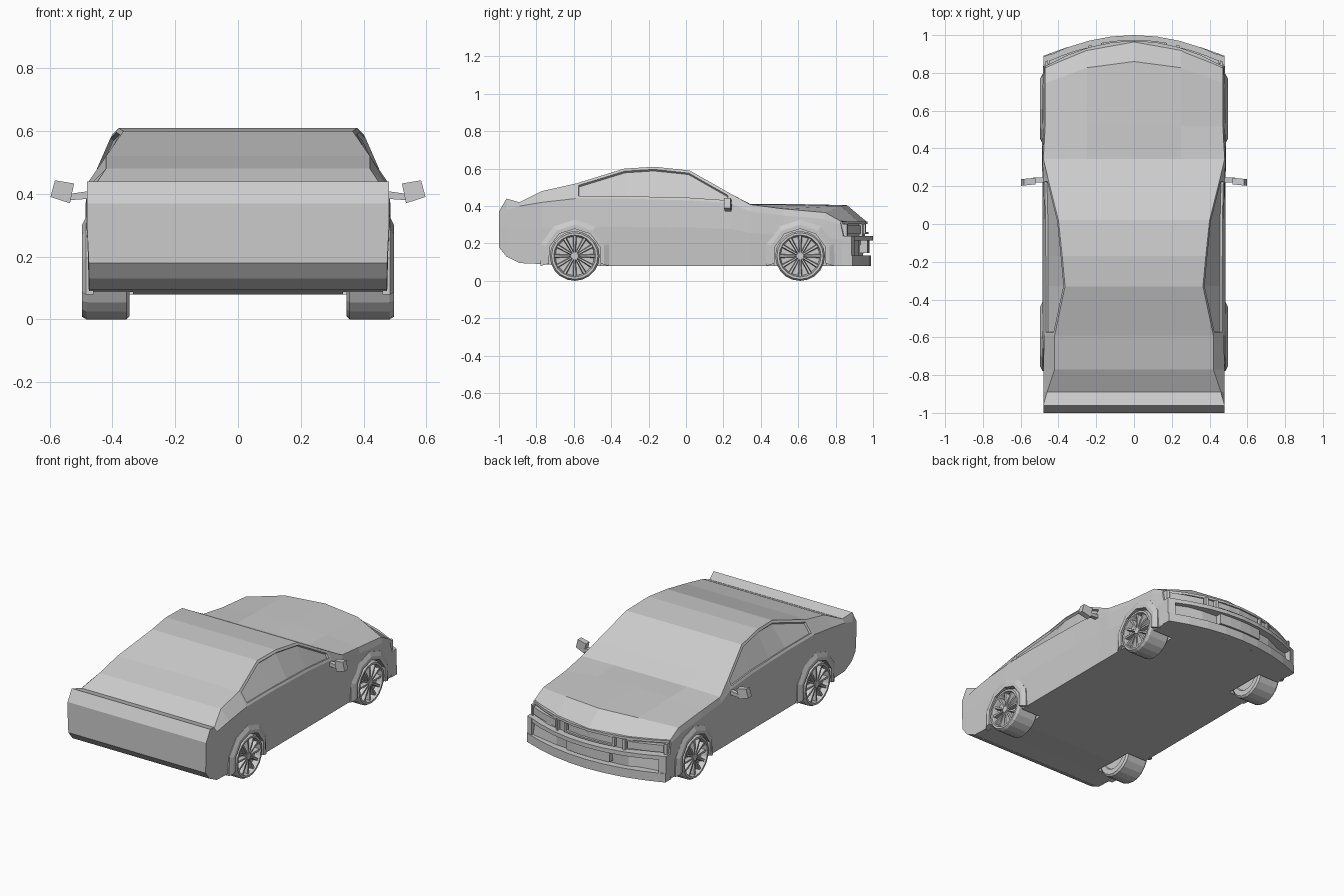
import bpy, bmesh
from math import sin, cos, pi, radians

cube = bpy.data.objects.get("Cube")
if cube:
    bpy.data.objects.remove(cube, do_unlink=True)

grey = bpy.data.materials.new("plain grey")
grey.use_nodes = True
grey.diffuse_color = (0.6, 0.6, 0.6, 1)
grey.node_tree.nodes["Principled BSDF"].inputs["Base Color"].default_value = grey.diffuse_color


def build(name, lofts, end_caps=None, side=1):
    """Make one object from lofts, each a list of equal closed rings of points."""
    bm = bmesh.new()
    for rings in lofts:
        rows = [[bm.verts.new((side * x, y, z)) for x, y, z in ring] for ring in rings]
        n = len(rows[0])
        for a, b in zip(rows, rows[1:]):
            for i in range(n):
                j = (i + 1) % n
                bm.faces.new((a[i], a[j], b[j], b[i]))
        bm.faces.new(rows[0])
        for cap in end_caps or [range(n)]:
            bm.faces.new([rows[-1][i] for i in cap])
    bmesh.ops.recalc_face_normals(bm, faces=bm.faces)
    mesh = bpy.data.meshes.new(name)
    bm.to_mesh(mesh)
    bm.free()
    mesh.materials.append(grey)
    obj = bpy.data.objects.new(name, mesh)
    bpy.context.collection.objects.link(obj)
    return obj


def pair(name, lofts):
    return [build(label + name, lofts, side=s) for label, s in (("left_", 1), ("right_", -1))]


def bow(x):
    """Forward bulge of the nose: one at the centre, none at the corners."""
    return max(0, 1 - (x / 0.48) ** 2)


# Body stations: y, floor z, mid width, belt width, belt z, top width, top edge z, top centre z
stations = [
    (-1, .18, .48, .48, .33, .48, .37, .37),
    (-.96, .13, .48, .48, .38, .48, .44, .44),
    (-.89, .095, .48, .48, .4, .46, .42, .42),
    (-.77, .09, .48, .48, .42, .42, .48, .48),
    (-.59, .08, .485, .475, .44, .42, .52, .52),
    (-.33, .08, .485, .475, .44, .365, .6, .6),
    (-.17, .08, .485, .475, .435, .38, .61, .61),
    (.02, .08, .485, .475, .43, .4, .59, .59),
    (.24, .08, .485, .48, .415, .455, .465, .465),
    (.345, .08, .487, .485, .37, .48, .408, .41),
    (.52, .08, .487, .48, .35, .47, .385, .412),
    (.74, .08, .485, .48, .33, .47, .365, .405),
    (.82, .08, .48, .475, .3, .47, .32, .317),
]


def body_ring(index, row):
    y, floor, wm, wb, zb, wt, edge, top = row
    half = [(0, floor), (.25, floor), (.475, floor), (wm, (floor + zb) / 2 + .03),
            (wb, zb), (wt, edge), (.25, top - (.005 if y > .4 else 0)), (0, top)]
    ring = []
    for x, z in half + [(-x, z) for x, z in half[-2:0:-1]]:
        yy = y
        if index == len(stations) - 2:
            yy += .12 * bow(x)
        elif index == len(stations) - 1:
            low = .32 - z
            yy += low * .25 + bow(x) * (.145 - low * .35)
        ring.append((x, yy, z))
    return ring


caps = [(0, 1, 6, 7), (1, 2, 3, 4, 5, 6), (7, 8, 13, 0), (8, 9, 10, 11, 12, 13)]
body = build("body", [[body_ring(i, r) for i, r in enumerate(stations)]], caps)

# Recessed side windows
bm = bmesh.new()
bm.from_mesh(body.data)
for s in (1, -1):
    glass = []
    for f in bm.faces:
        c = f.calc_center_median()
        if len(f.verts) == 4 and -.59 < c.y < .24 and c.z > .42 and c.x * s > .39 and abs(f.normal.x) > .3:
            glass.append(f)
    bmesh.ops.inset_region(bm, faces=glass, thickness=.016, depth=0, use_even_offset=True)
    bmesh.ops.inset_region(bm, faces=glass, thickness=.003, depth=-.012, use_even_offset=True)
bm.to_mesh(body.data)
bm.free()


# Wheels, arches and wheel wells
R = .133


def circle(x, r, y, n=20):
    return [(x, y + r * cos(2 * pi * i / n), R + r * sin(2 * pi * i / n)) for i in range(n)]


def spoke(y, a):
    rings = []
    for r, w in ((.018, .006), (.11, .011)):
        ring = []
        for x, t in ((.462, -w), (.488, -w * .6), (.488, w * .6), (.462, w)):
            ring.append((x, y + r * cos(a) - t * sin(a), R + r * sin(a) + t * cos(a)))
        rings.append(ring)
    return rings


tyre = [(.352, .02), (.352, .085), (.345, .09), (.345, .122), (.355, R), (.482, R),
        (.497, .124), (.497, .112), (.485, .108), (.462, .104), (.46, .02)]
cutters = []
for end, y in (("rear", -.595), ("front", .61)):
    pair(end + "_wheel", [[circle(x, r, y) for x, r in tyre]])
    pair(end + "_rim", [spoke(y, 2 * pi * i / 12) for i in range(12)]
         + [[circle(.46, .026, y, 10), circle(.491, .02, y, 10)],
            [circle(.345, .022, y, 10), circle(.36, .022, y, 10)]])
    arch = []
    for i in range(7):
        a = radians(-17 + 214 * i / 6)
        arch.append([(x, y + r * cos(a), .135 + r * sin(a))
                     for x, r in ((.46, .143), (.497, .143), (.497, .165), (.484, .192), (.46, .192))])
    pair(end + "_arch", [arch])
    cutters += pair(end + "_well_cutter", [[circle(.335, .146, y), circle(.6, .146, y)]])

for c in cutters:
    c.hide_render = True
    cut = body.modifiers.new("well", "BOOLEAN")
    cut.operation = "DIFFERENCE"
    cut.solver = "EXACT"
    cut.object = c
bpy.context.view_layer.update()
graph = bpy.context.evaluated_depsgraph_get()
baked = bpy.data.meshes.new_from_object(body.evaluated_get(graph))
body.modifiers.clear()
body.data = baked
baked.materials.clear()
baked.materials.append(grey)
for c in cutters:
    bpy.data.objects.remove(c, do_unlink=True)


# Nose trim: bars that follow the bowed front
def bar(x0, x1, z0, z1, corner, centre, depth=.05, steps=8):
    rings = []
    for i in range(steps + 1):
        x = x0 + (x1 - x0) * i / steps
        y = corner + (centre - corner) * bow(x)
        rings.append([(x, y, z0), (x, y, z1), (x, y - depth, z1), (x, y - depth, z0)])
    return rings


build("chin", [bar(-.48, .48, .08, .135, .89, .99)])
build("bumper_strip", [bar(-.475, .475, .215, .24, .88, 1.0, .06)])
build("hood_lip", [bar(-.47, .47, .303, .318, .83, .97)])
build("number_panel", [bar(-.15, .15, .15, .215, .88, .98, .05, 4)])
build("grille_frame", [bar(-.16, .16, .25, .26, .85, .975, .04, 4)])
build("grille_insert", [bar(-.15, .15, .26, .303, .84, .96, .03, 4)])
pair("bumper_corner", [bar(.44, .48, .08, .24, .885, .99, .05, 1)])
pair("headlight", [bar(.25, .45, .25, .295, .85, .965, .04, 3)])
pair("headlight_frame", [bar(x, x + .015, .24, .305, .855, .975, .05, 1) for x in (.225, .455)])
pair("grille_post", [bar(.16, .175, .25, .305, .85, .975, .04, 1)])


# Door mirrors
def prism(points, y0, y1, skew=0):
    return [[(x, y + skew * (x - .47), z) for x, z in points] for y in (y0, y1)]


arm = [(.465, .385), (.465, .41), (.535, .4), (.535, .38)]
head = [(.522, .433), (.583, .443), (.597, .39), (.535, .37)]
pair("mirror", [prism(arm, .22, .245), prism(head, .215, .25, -.1)])
